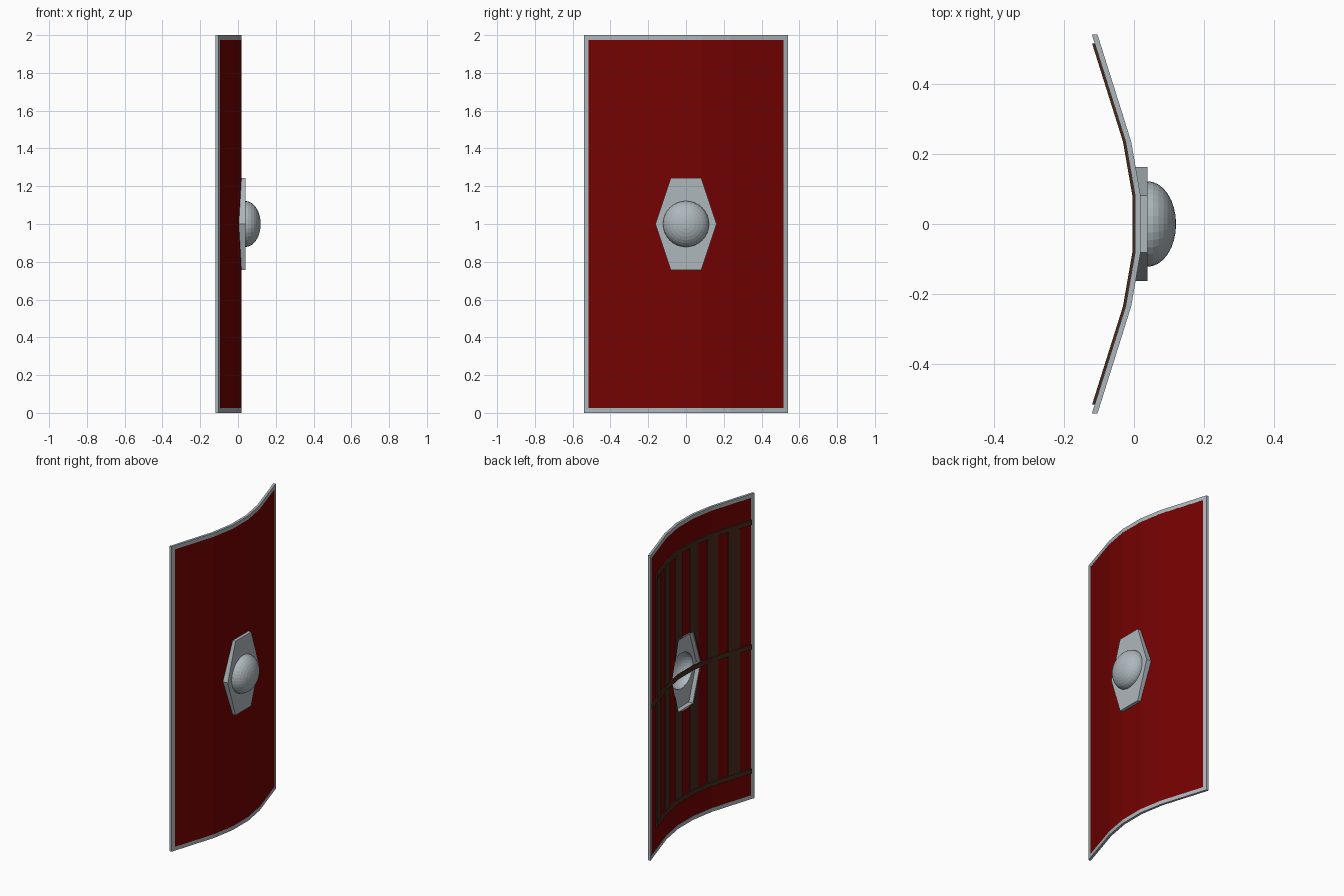
import bpy
import bmesh
import math
from mathutils import Matrix

if "Cube" in bpy.data.objects:
    bpy.data.objects.remove(bpy.data.objects["Cube"], do_unlink=True)


def material(name, rgb):
    m = bpy.data.materials.new(name)
    m.use_nodes = True
    m.diffuse_color = (*rgb, 1)
    m.node_tree.nodes["Principled BSDF"].inputs["Base Color"].default_value = (*rgb, 1)
    return m


RED = material("dark red paint", (0.174, 0.0005, 0.0005))
STEEL = material("blue grey steel", (0.42, 0.475, 0.505))
WOOD = material("dark brown wood", (0.064, 0.023, 0.012))

# Bent cross-section of the shield: inner surface, mirrored about y = 0
HALF = [(0.08, 0.003), (0.235, -0.024), (0.54, -0.12)]
THICK = 0.016
BENDS = [s * y for y, _ in HALF for s in (-1, 1)]
MID = 1.0


def inner_x(y):
    y = abs(y)
    if y <= HALF[0][0]:
        return HALF[0][1]
    for (ya, xa), (yb, xb) in zip(HALF, HALF[1:]):
        if y <= yb + 1e-6:
            return xa + (xb - xa) * (y - ya) / (yb - ya)


def make_object(name, bm, mat):
    bmesh.ops.recalc_face_normals(bm, faces=bm.faces[:])
    mesh = bpy.data.meshes.new(name)
    bm.to_mesh(mesh)
    bm.free()
    mesh.materials.append(mat)
    obj = bpy.data.objects.new(name, mesh)
    bpy.context.collection.objects.link(obj)
    return obj


def bent_panel(name, y0, y1, z0, z1, back, front, mat):
    """Slab following the bend; back and front are x offsets from the inner surface."""
    bm = bmesh.new()
    ys = [y0] + sorted(y for y in BENDS if y0 + 1e-4 < y < y1 - 1e-4) + [y1]
    rings = [[bm.verts.new((inner_x(y) + dx, y, z))
              for dx, z in ((back, z0), (front, z0), (front, z1), (back, z1))] for y in ys]
    for a, b in zip(rings, rings[1:]):
        for i in range(4):
            j = (i + 1) % 4
            bm.faces.new((a[i], a[j], b[j], b[i]))
    bm.faces.new(rings[0])
    bm.faces.new(rings[-1])
    return make_object(name, bm, mat)


def hexagon(grow=0.0):
    w, n, h = 0.162 + grow, 0.081 + grow * 0.7, 0.243 + grow
    return [(w, 0), (n, h), (-n, h), (-w, 0), (-n, -h), (n, -h)]


def loop(bm, outline, x):
    return [bm.verts.new((x, y, MID + z)) for y, z in outline]


def bridge(bm, a, b):
    for i in range(len(a)):
        j = (i + 1) % len(a)
        bm.faces.new((a[i], a[j], b[j], b[i]))


# Hexagonal cutter for the hand opening
bm = bmesh.new()
ends = [loop(bm, hexagon(-0.004), x) for x in (-0.1, 0.1)]
bridge(bm, *ends)
for e in ends:
    bm.faces.new(e)
cutter = make_object("opening_cutter", bm, STEEL)
cutter.hide_render = True


def cut_opening(obj):
    mod = obj.modifiers.new("opening", "BOOLEAN")
    mod.operation = "DIFFERENCE"
    mod.solver = "EXACT"
    mod.object = cutter
    bpy.context.view_layer.objects.active = obj
    bpy.ops.object.modifier_apply(modifier=mod.name)


# Painted board and steel edging
W, H, E = 0.54, 2.0, 0.025
cut_opening(bent_panel("board", -W + 0.01, W - 0.01, 0.01, H - 0.01, 0.001, THICK - 0.0005, RED))
for side, y0, y1 in (("right", -W, -W + E), ("left", W - E, W)):
    bent_panel("rim_" + side, y0, y1, 0, H, 0, THICK, STEEL)
for side, z0, z1 in (("bottom", 0, E), ("top", H - E, H)):
    bent_panel("rim_" + side, -W + E, W - E, z0, z1, 0, THICK, STEEL)

# Wooden backing: upright slats, two cross battens and a full-width grip
for k, y in enumerate((-0.39, -0.235, -0.08, 0.08, 0.235, 0.39)):
    slat = bent_panel(f"slat_{k + 1}", y - 0.04, y + 0.04, 0.18, 1.82, -0.004, 0.002, WOOD)
    if abs(y) < 0.2:
        cut_opening(slat)
for name, z, y1 in (("lower_batten", 0.185, 0.43), ("grip", MID, 0.515), ("upper_batten", 1.815, 0.43)):
    bent_panel(name, -0.515, y1, z - 0.015, z + 0.015, -0.0075, 0.001, WOOD)

bpy.data.objects.remove(cutter, do_unlink=True)

# Boss plate: hollow hexagonal tray with a round opening under the dome
R, SEG, FRONT = 0.122, 30, 0.039
circle = [(R * 0.95 * math.cos(math.tau * i / SEG), R * 0.95 * math.sin(math.tau * i / SEG))
          for i in range(SEG)]
bm = bmesh.new()
outer_back, outer_front = (loop(bm, hexagon(), x) for x in (0.002, FRONT))
inner_back, inner_front = (loop(bm, hexagon(-0.01), x) for x in (0.002, FRONT - 0.008))
hole_front, hole_back = (loop(bm, circle, x) for x in (FRONT, FRONT - 0.008))
for a, b in ((outer_back, outer_front), (outer_back, inner_back),
             (inner_back, inner_front), (hole_front, hole_back)):
    bridge(bm, a, b)
# Each hexagon side fans out from its share of the circle
step = SEG // 6
for hexa, ring in ((outer_front, hole_front), (inner_front, hole_back)):
    for i in range(6):
        j = (i + 1) % 6
        arc = [ring[(i * step + k) % SEG] for k in range(step + 1)]
        bm.faces.new([hexa[i], hexa[j]] + arc[::-1])
make_object("boss_plate", bm, STEEL)

# Hollow dome, flattened along x
bm = bmesh.new()
bmesh.ops.create_uvsphere(bm, u_segments=32, v_segments=16, radius=R)
bmesh.ops.delete(bm, geom=[v for v in bm.verts if v.co.z < -1e-4], context="VERTS")
bmesh.ops.transform(bm, verts=bm.verts[:], matrix=Matrix.Translation((FRONT - 0.001, 0, MID))
                    @ Matrix.Diagonal((0.082 / R, 1, 1, 1)) @ Matrix.Rotation(math.pi / 2, 4, "Y"))
dome = make_object("boss_dome", bm, STEEL)
shell = dome.modifiers.new("shell", "SOLIDIFY")
shell.thickness = 0.006
shell.offset = -1
